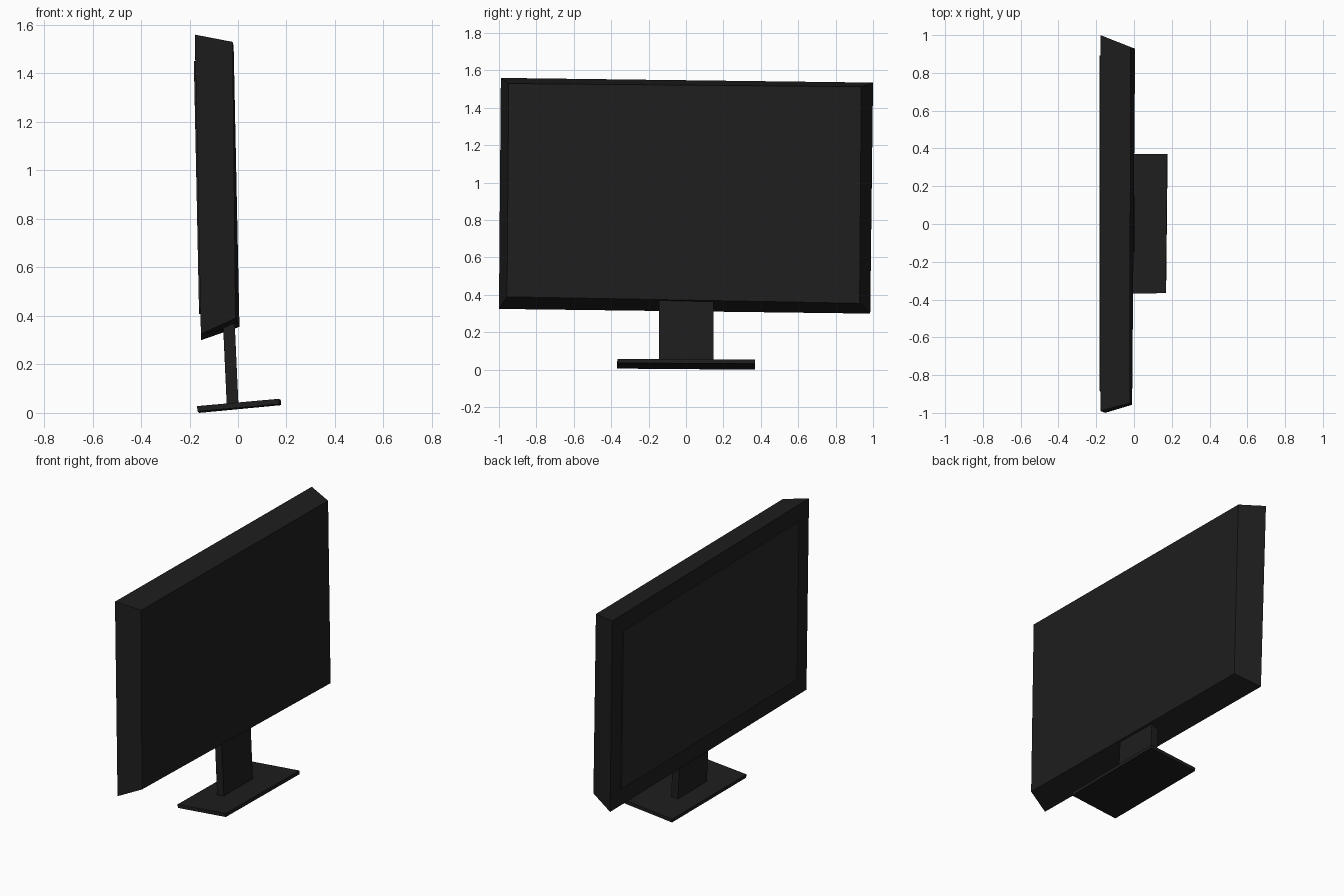
import bpy, bmesh
from mathutils import Vector as V

if "Cube" in bpy.data.objects:
    bpy.data.objects.remove(bpy.data.objects["Cube"])


def paint(name, shade):
    m = bpy.data.materials.new(name)
    m.diffuse_color = (shade, shade, shade, 1)
    m.use_nodes = True
    m.node_tree.nodes["Principled BSDF"].inputs["Base Color"].default_value = m.diffuse_color
    return m


black = paint("black_plastic", 0.013)
glass = paint("dark_screen", 0.02)


def loft_box(name, a, b, mat):
    """Six-sided solid between two four-cornered loops."""
    bm = bmesh.new()
    va = [bm.verts.new(p) for p in a]
    vb = [bm.verts.new(p) for p in b]
    bm.faces.new(va)
    bm.faces.new(vb[::-1])
    for i in range(4):
        j = (i + 1) % 4
        bm.faces.new((va[j], va[i], vb[i], vb[j]))
    bmesh.ops.recalc_face_normals(bm, faces=bm.faces)
    me = bpy.data.meshes.new(name)
    bm.to_mesh(me)
    bm.free()
    me.materials.append(mat)
    ob = bpy.data.objects.new(name, me)
    bpy.context.collection.objects.link(ob)
    return ob


# casing: wide display side at -x tapering to a smaller back at +x, slightly tilted
front = [V(p) for p in ((-0.178, -0.99, 1.56), (-0.178, 1.0, 1.535),
                        (-0.152, 0.985, 0.30), (-0.153, -1.0, 0.325))]
back = [V(p) for p in ((-0.022, -0.948, 1.53), (-0.018, 0.937, 1.513),
                       (0.006, 0.928, 0.355), (-0.01, -0.957, 0.39))]
loft_box("casing", front, back, black)


# screen panel: inset from the casing rim, standing slightly proud
def on_front(u, v):
    return front[0].lerp(front[1], u).lerp(front[3].lerp(front[2], u), v)


u, v = 0.107 / 2, 0.107 / 1.236
rim = [on_front(*p) for p in ((u, v), (1 - u, v), (1 - u, 1 - v), (u, 1 - v))]
loft_box("screen", [p + V((-0.006, 0, 0)) for p in rim],
         [p + V((0.01, 0, 0)) for p in rim], glass)

# neck: leaning flat post running up into the casing
def post_loop(x, z):
    return [V((x, -0.145, z)), V((x + 0.048, -0.145, z + 0.004)),
            V((x + 0.048, 0.148, z)), V((x, 0.148, z - 0.004))]


loft_box("neck", post_loop(-0.046, 0.025), post_loop(-0.064, 0.42), black)

# base: thin plate rising towards +x
plate = [V(p) for p in ((-0.167, -0.37, 0.006), (0.17, -0.366, 0.036),
                        (0.178, 0.37, 0.032), (-0.16, 0.37, 0.0))]
loft_box("base", plate, [p + V((-0.002, 0, 0.022)) for p in plate], black)
